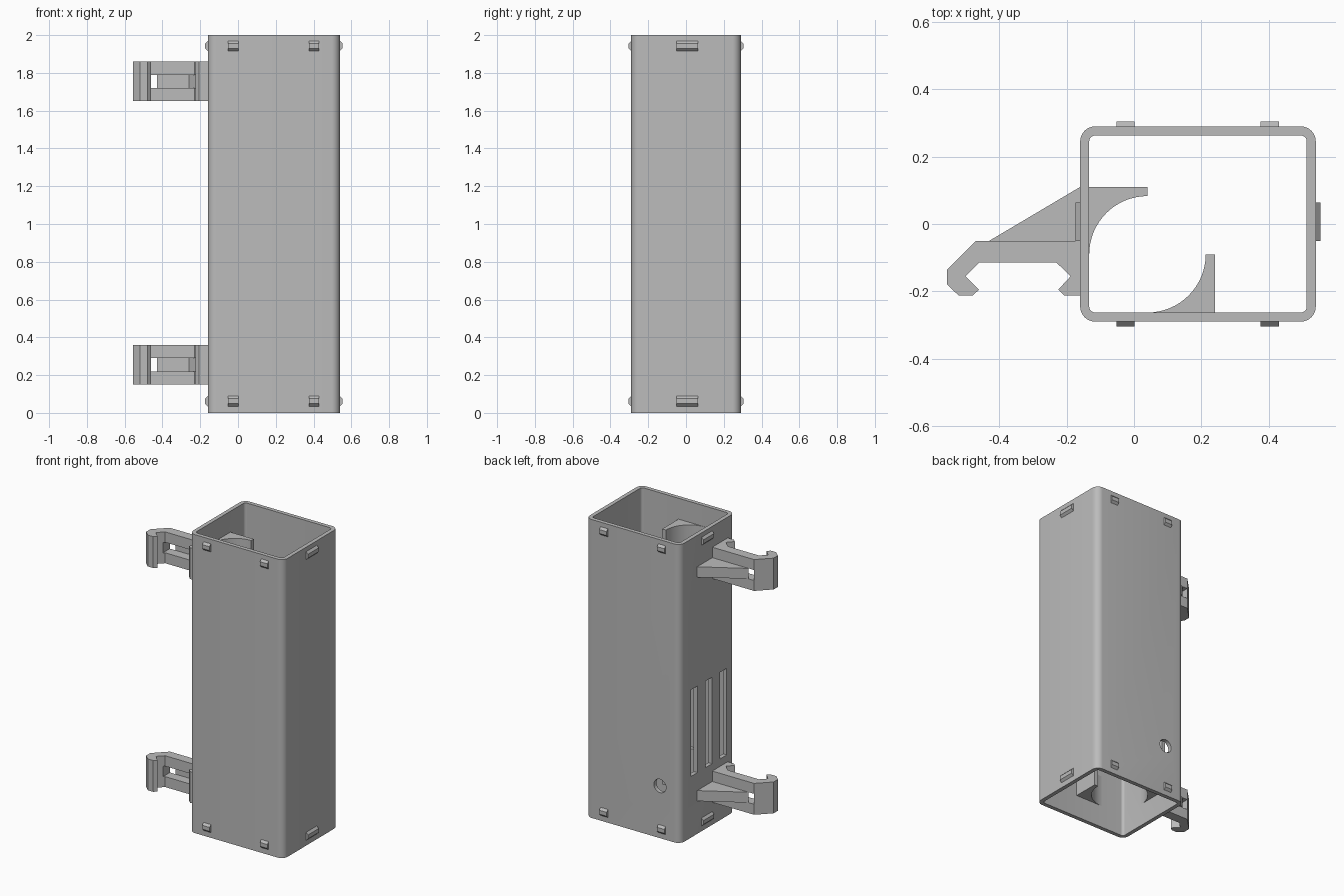
import bpy, bmesh
from math import sin, cos, pi, radians
from mathutils import Matrix

cube = bpy.data.objects.get("Cube")
if cube:
    bpy.data.objects.remove(cube)

grey = bpy.data.materials.new("plain_grey")
grey.use_nodes = True
GREY = (0.5, 0.5, 0.5, 1)
grey.diffuse_color = GREY
grey.node_tree.nodes["Principled BSDF"].inputs["Base Color"].default_value = GREY

# Tube extents
X0, X1, HALF_Y, WALL, TOP = -0.16, 0.54, 0.29, 0.027, 2.0


def prism(name, outline, low, high, matrix=Matrix()):
    """Extrude a closed 2D outline from low to high along local z."""
    bm = bmesh.new()
    base = bm.faces.new([bm.verts.new((x, y, low)) for x, y in outline])
    new = bmesh.ops.extrude_face_region(bm, geom=[base])["geom"]
    bmesh.ops.translate(bm, vec=(0, 0, high - low),
                        verts=[v for v in new if isinstance(v, bmesh.types.BMVert)])
    bm.transform(matrix)
    bmesh.ops.recalc_face_normals(bm, faces=bm.faces)
    mesh = bpy.data.meshes.new(name)
    bm.to_mesh(mesh)
    bm.free()
    mesh.materials.append(grey)
    obj = bpy.data.objects.new(name, mesh)
    bpy.context.collection.objects.link(obj)
    return obj


def arc(cx, cy, r, start, end, steps):
    angles = [radians(start + (end - start) * i / steps) for i in range(steps + 1)]
    return [(cx + r * cos(a), cy + r * sin(a)) for a in angles]


def rounded_rect(x0, x1, y0, y1, r):
    corners = [(x1 - r, y1 - r), (x0 + r, y1 - r), (x0 + r, y0 + r), (x1 - r, y0 + r)]
    return [p for i, (cx, cy) in enumerate(corners)
            for p in arc(cx, cy, r, 90 * i, 90 * i + 90, 8)]


def rect(x0, x1, y0, y1):
    return [(x0, y0), (x1, y0), (x1, y1), (x0, y1)]


def activate(obj):
    bpy.ops.object.select_all(action="DESELECT")
    obj.select_set(True)
    bpy.context.view_layer.objects.active = obj


# Open tube with rounded corners, vent slots and a cable hole
tube = prism("tube_housing", rounded_rect(X0, X1, -HALF_Y, HALF_Y, 0.045), 0, TOP)
cutters = [prism("bore_cutter", rounded_rect(X0 + WALL, X1 - WALL, WALL - HALF_Y,
                                             HALF_Y - WALL, 0.018), -0.1, TOP + 0.1)]
for i in (-1, 0, 1):
    y = -0.012 + 0.155 * i
    cutters.append(prism("slot_cutter", rect(X0 - 0.1, X0 + 0.1, y - 0.035, y + 0.035),
                         0.41, 0.99))
hole_place = Matrix.Translation((-0.01, HALF_Y, 0.35)) @ Matrix.Rotation(pi / 2, 4, "X")
cutters.append(prism("hole_cutter", arc(0, 0, 0.045, 0, 345, 23), -0.1, 0.1, hole_place))
activate(tube)
for cutter in cutters:
    cutter.hide_render = True
    mod = tube.modifiers.new("cut", "BOOLEAN")
    mod.operation, mod.solver, mod.object = "DIFFERENCE", "EXACT", cutter
    bpy.ops.object.modifier_apply(modifier=mod.name)
    bpy.data.objects.remove(cutter)
bpy.ops.object.shade_smooth_by_angle(angle=radians(30))

# Snap ridges near both ends, a sloped profile swept along each wall
RIDGE = [(-0.005, -0.027), (0, -0.027), (0.014, -0.013),
         (0.014, 0.013), (0, 0.027), (-0.005, 0.027)]


def ridge(name, x, y, z, turn, half):
    # Local axes: x outward, y up, z along the wall
    place = (Matrix.Translation((x, y, z)) @ Matrix.Rotation(turn, 4, "Z")
             @ Matrix.Rotation(pi / 2, 4, "X"))
    prism(name, RIDGE, -half, half, place)


for end, z in (("lower", 0.062), ("upper", 1.943)):
    for x in (-0.025, 0.403):
        ridge(end + "_front_ridge", x, -HALF_Y, z, -pi / 2, 0.027)
        ridge(end + "_back_ridge", x, HALF_Y, z, pi / 2, 0.027)
    ridge(end + "_left_ridge", X1, 0.007, z, 0, 0.057)
    ridge(end + "_right_ridge", X0, 0.007, z, pi, 0.057)

# Rail clip outlines: hook at the free end, catch beside the wall
ROOT = X0 + 0.01
HOOK = [(-0.47, -0.05), (-0.555, -0.135), (-0.555, -0.18), (-0.52, -0.213),
        (-0.48, -0.213), (-0.46, -0.195), (-0.5, -0.155)]
CATCH = [(-0.188, -0.155), (-0.225, -0.195), (-0.207, -0.213),
         (ROOT, -0.213), (ROOT, -0.05)]
ARM = HOOK + [(-0.46, -0.115), (-0.23, -0.115)] + CATCH
BRACE = [(-0.43, -0.05), (ROOT, -0.05), (ROOT, 0.11), (X0, 0.11)]

# Curved inner cradles
inner_x, inner_y = X0 + WALL - 0.005, WALL - HALF_Y - 0.005
SIDE_CRADLE = arc(0.04, -0.09, 0.173, 180, 90, 16) + [(0.04, 0.11), (inner_x, 0.11),
                                                      (inner_x, -0.09)]
FRONT_CRADLE = arc(0.04, -0.09, 0.173, 270, 360, 16) + [(0.24, -0.09), (0.24, inner_y),
                                                        (0.04, inner_y)]

for end, z in (("lower", 0.15), ("upper", 1.65)):
    a, b, top = z + 0.07, z + 0.14, z + 0.21
    prism(end + "_clip_bottom_arm", ARM, z, a)
    prism(end + "_clip_top_arm", ARM, b, top)
    prism(end + "_clip_hook_core", HOOK + [(-0.47, -0.125)], a, b)
    prism(end + "_clip_catch_core", [(-0.26, -0.05)] + CATCH, a, b)
    prism(end + "_clip_brace", BRACE, a, b)
    for name, outline in (("_side_cradle", SIDE_CRADLE), ("_front_cradle", FRONT_CRADLE)):
        activate(prism(end + name, outline, z, top))
        bpy.ops.object.shade_smooth_by_angle(angle=radians(30))
